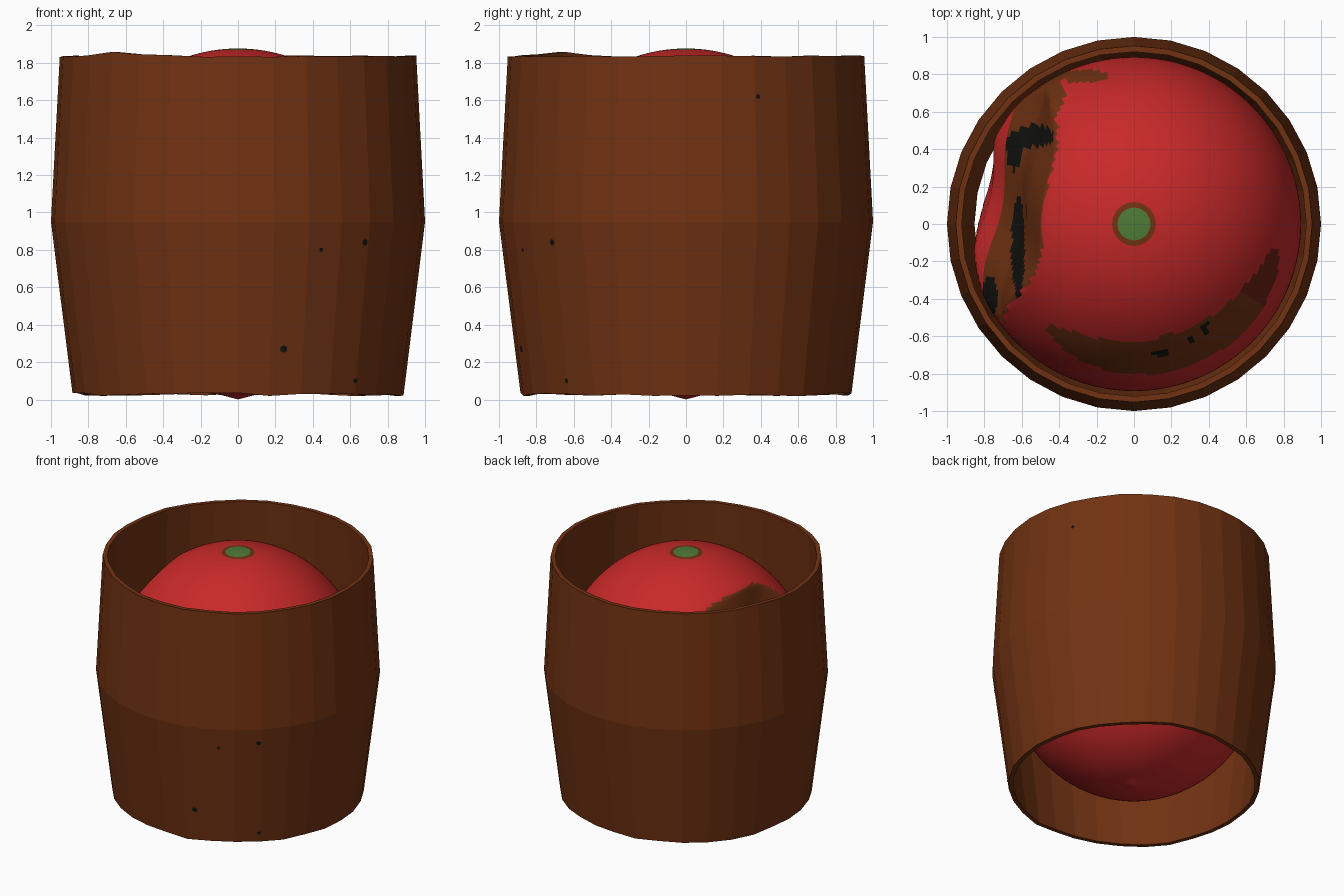
import bpy, bmesh, math, random
from mathutils import Vector

if "Cube" in bpy.data.objects:
    bpy.data.objects.remove(bpy.data.objects["Cube"])

random.seed(4)


def mat(name, rgb):
    m = bpy.data.materials.new(name)
    m.diffuse_color = (*rgb, 1)
    m.use_nodes = True
    m.node_tree.nodes["Principled BSDF"].inputs["Base Color"].default_value = m.diffuse_color
    return m


BROWN = mat("rotten brown", (0.165, 0.032, 0.006))
RED = mat("apple red", (0.58, 0.022, 0.022))
DARK = mat("bruise dark red", (0.15, 0.014, 0.007))
GREEN = mat("stem green", (0.075, 0.2, 0.038))
BLACK = mat("hole black", (0.006, 0.006, 0.005))


def finish(bm, name, mats):
    me = bpy.data.meshes.new(name)
    bm.to_mesh(me)
    bm.free()
    for m in mats:
        me.materials.append(m)
    ob = bpy.data.objects.new(name, me)
    bpy.context.collection.objects.link(ob)
    return ob


def lerp_table(t, table):
    # piecewise linear lookup, table sorted by first value
    if t <= table[0][0]:
        return table[0][1]
    for (a, va), (b, vb) in zip(table, table[1:]):
        if t <= b:
            return va + (vb - va) * (t - a) / (b - a)
    return table[-1][1]


# barrel wall: open tube with 32 flat sides, bulging at the middle
N = 32
OUTER = [(0.885, 0.03), (1.0, 0.95), (0.953, 1.835)]
WALL = 0.032
profile = OUTER + [(r - WALL, z) for r, z in reversed(OUTER)]
bm = bmesh.new()
wob_low = [random.uniform(-0.012, 0.008) for _ in range(N)]
wob_top = [random.uniform(-0.005, 0.005) for _ in range(N)]
rings = []
for r, z in profile:
    ring = []
    for i in range(N):
        a = 2 * math.pi * i / N
        dz = 0
        if z < 0.5:
            dz = wob_low[i]
        elif z > 1.5:
            # small raised lip at the front left
            dz = wob_top[i] + 0.025 * math.exp(-((math.degrees(a) - 227) / 11) ** 2)
        ring.append(bm.verts.new((r * math.cos(a), r * math.sin(a), z + dz)))
    rings.append(ring)
for k in range(len(rings)):
    p, q = rings[k], rings[(k + 1) % len(rings)]
    for i in range(N):
        j = (i + 1) % N
        bm.faces.new((p[i], p[j], q[j], q[i]))
bmesh.ops.recalc_face_normals(bm, faces=bm.faces)
finish(bm, "barrel_wall", [BROWN])

# apple: ellipsoid with a bite cut out of the upper left
CZ, A, C = 0.942, 0.893, 0.935
CUT = Vector((-0.985, 0.17, 0))
LIMIT = [(0.35, 0.95), (0.5, 0.82), (0.75, 0.80), (0.95, 0.70),
         (1.15, 0.61), (1.4, 0.57), (1.72, 0.48), (1.9, 0.45)]
bm = bmesh.new()
bmesh.ops.create_uvsphere(bm, u_segments=144, v_segments=96, radius=1)
clipped = {}
for v in bm.verts:
    p = Vector((v.co.x * A, v.co.y * A, CZ + v.co.z * C))
    rad = math.hypot(p.x, p.y)
    if p.z < CZ:
        p.z += 0.018 * min(1, rad / 0.08) - 0.006
    over = p.dot(CUT) - lerp_table(p.z, LIMIT) - 0.02 * math.sin(9 * p.y + 4 * p.z)
    if over > 0:
        p -= CUT * over
    clipped[v.index] = over
    v.co = p

# black holes seen from above: x, y, half width, half depth
SPOTS = [(-0.53, 0.47, 0.10, 0.06), (-0.64, 0.40, 0.04, 0.11),
         (-0.62, -0.12, 0.035, 0.27), (-0.77, -0.38, 0.04, 0.11),
         (0.14, -0.69, 0.05, 0.022), (0.38, -0.56, 0.022, 0.035),
         (0.31, -0.61, 0.02, 0.02)]


def apple_colour(f):
    c = f.calc_center_median()
    if c.z < 0.72:
        return 0
    rad, ang = math.hypot(c.x, c.y), math.degrees(math.atan2(c.y, c.x))
    if rad < 0.098:
        return 3
    if rad < 0.13:
        return 1
    if any(((c.x - x) / w) ** 2 + ((c.y - y) / d) ** 2 < 1 for x, y, w, d in SPOTS):
        return 4
    if c.z > 0.9 and max(clipped[v.index] for v in f.verts) > 0.005:
        return 1
    # bruise crescent round the front
    if -130 < ang < -10:
        t = (ang + 70) / 60
        if abs(rad - 0.715 - 0.05 * max(0, t)) < 0.095 * math.sqrt(max(0, 1 - t * t)):
            return 2 if ang > -33 else 1
    # small patch at the back
    if ((c.x + 0.27) / 0.13) ** 2 + ((c.y - 0.79) / 0.035) ** 2 < 1:
        return 1
    if ((c.x + 0.46) / 0.09) ** 2 + ((c.y - 0.71) / 0.13) ** 2 < 1:
        return 1
    return 0


for f in bm.faces:
    f.material_index = apple_colour(f)
    f.smooth = True
apple = finish(bm, "apple", [RED, BROWN, DARK, GREEN, BLACK])


# small worm holes on the barrel: angle in degrees, height, radius
HOLES = [(-63, 0.80, 0.012), (-46.5, 0.84, 0.018), (-74.5, 0.27, 0.02),
         (-45.5, 0.10, 0.014), (23.5, 1.62, 0.013)]
bm = bmesh.new()
for deg, z, r in HOLES:
    # distance of the flat side at this angle
    step = 360 / N
    off = math.radians((deg % step) - step / 2)
    dist = lerp_table(z, [(h, rr) for rr, h in OUTER]) * math.cos(math.pi / N) / math.cos(off) + 0.003
    a = math.radians(deg)
    face_a = a - off
    centre = Vector((dist * math.cos(a), dist * math.sin(a), z))
    side = Vector((-math.sin(face_a), math.cos(face_a), 0))
    tilt = lerp_table(z, [(0.9, 0.125), (1.0, -0.053)])
    up = Vector((tilt * math.cos(face_a), tilt * math.sin(face_a), 1)).normalized()
    vs = [bm.verts.new(centre + r * (side * math.cos(k * math.pi / 4) + up * math.sin(k * math.pi / 4)))
          for k in range(8)]
    bm.faces.new(vs)
finish(bm, "worm_holes", [BLACK])
